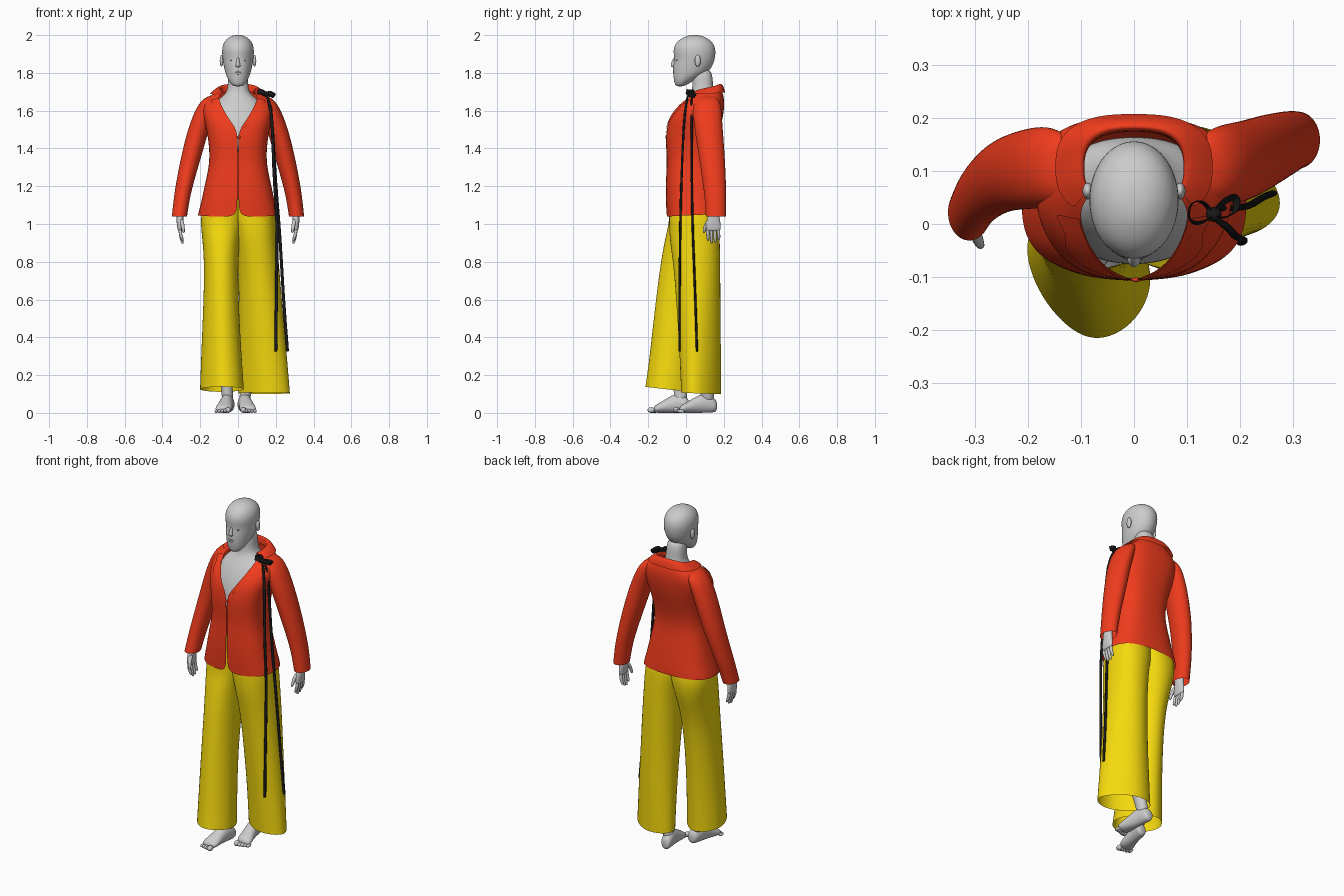
import bpy, bmesh
from math import sin, cos, pi, radians
from mathutils import Vector


def material(name, rgb):
    m = bpy.data.materials.new(name)
    m.diffuse_color = (*rgb, 1)
    return m


RED = material("red_cloth", (0.88, 0.045, 0.012))
YELLOW = material("yellow_cloth", (0.92, 0.7, 0.004))
BLACK = material("black_ribbon", (0.01, 0.01, 0.01))


def finish(name, bm, mat=None, sub=2):
    me = bpy.data.meshes.new(name)
    bm.to_mesh(me)
    bm.free()
    for p in me.polygons:
        p.use_smooth = True
    ob = bpy.data.objects.new(name, me)
    bpy.context.collection.objects.link(ob)
    if mat:
        me.materials.append(mat)
    if sub:
        s = ob.modifiers.new("smooth", 'SUBSURF')
        s.levels = s.render_levels = sub
    return ob


def ring(x, y, z, a, b, tilt=0, shear=0, n=16, axis='z', e=2.0, gap=None):
    """Superellipse section; gap (degrees) leaves it open at the front."""
    k = 6 / (4 + 2 * cos(2 * pi / n))
    pts = []
    for i in range(n if gap is None else n + 9):
        if gap is None:
            t = 2 * pi * i / n
        else:
            t = radians(-90 + gap + (360 - 2 * gap) * i / (n + 8))
        c, s = cos(t), sin(t)
        u = k * a * abs(c) ** (2 / e) * (1 if c > 0 else -1)
        v = k * b * abs(s) ** (2 / e) * (1 if s > 0 else -1)
        pts.append((x + u, y + v + shear * u, z + tilt * s) if axis == 'z' else (x + u, y, z + v))
    return pts


def skin(name, rings, mat=None, wrap=True, cap=True, sub=2):
    bm = bmesh.new()
    rows = [[bm.verts.new(p) for p in r] for r in rings]
    n = len(rows[0])
    for lo, hi in zip(rows, rows[1:]):
        for j in range(n if wrap else n - 1):
            k = (j + 1) % n
            bm.faces.new((lo[j], lo[k], hi[k], hi[j]))
    if cap:
        bm.faces.new(rows[0])
        bm.faces.new(rows[-1])
        bmesh.ops.recalc_face_normals(bm, faces=bm.faces)
    return finish(name, bm, mat, sub)


def loft(name, secs, mat=None, cap=True, sub=2, **kw):
    return skin(name, [ring(*s, **kw) for s in secs], mat, True, cap, sub)


def body_secs(rows):
    """(z, half width, front y, back y) -> section centre and radii"""
    return [(0, (f + b) / 2, z, w, (b - f) / 2) for z, w, f, b in rows]


def ball(name, loc, size, mat=None):
    bm = bmesh.new()
    bmesh.ops.create_uvsphere(bm, u_segments=14, v_segments=10, radius=1)
    for v in bm.verts:
        v.co = Vector([v.co[i] * size[i] + loc[i] for i in range(3)])
    return finish(name, bm, mat, sub=0)


# Head, neck and chest
loft("head", body_secs([
    (1.728, .022, -.05, -.012), (1.742, .038, -.06, .012), (1.77, .056, -.065, .06),
    (1.80, .067, -.068, .115), (1.84, .076, -.068, .142), (1.875, .081, -.06, .153),
    (1.92, .086, -.069, .158), (1.96, .077, -.054, .144), (1.986, .054, -.02, .112),
    (2.001, .022, .02, .07)]), n=20)
loft("neck_and_chest", body_secs([
    (1.38, .12, -.075, .11), (1.45, .132, -.076, .13), (1.5, .142, -.07, .15),
    (1.56, .145, -.05, .16), (1.62, .14, -.02, .165), (1.66, .105, .01, .16),
    (1.69, .06, .03, .15), (1.74, .052, .036, .142), (1.83, .052, .03, .137)]), e=2.3)
loft("nose", [(0, -.064, 1.829, .012, .008), (0, -.07, 1.838, .013, .014),
              (0, -.064, 1.86, .008, .012), (0, -.056, 1.885, .006, .008)], n=8)
ball("upper_lip", (0, -.064, 1.805), (.018, .006, .005))
ball("lower_lip", (0, -.063, 1.797), (.015, .006, .006))
for sx, side in ((-1, "right"), (1, "left")):
    ball(side + "_ear", (sx * .087, .062, 1.864), (.01, .016, .031))
    ball(side + "_eye", (sx * .031, -.046, 1.868), (.013, .009, .006))


# Jacket body, open at the front with a V neck
def open_rings(rows):
    return [ring(0, (f + b) / 2, z, w, (b - f) / 2, tilt=t, e=2.65, gap=g)
            for z, w, f, b, g, t in rows]


jacket = skin("jacket_body", open_rings([
    (1.047, .208, -.098, .178, 4, .008), (1.075, .202, -.1, .177, .5, .006),
    (1.12, .19, -.103, .172, .3, 0), (1.2, .174, -.104, .162, .3, 0),
    (1.28, .156, -.1, .15, .3, 0), (1.35, .147, -.098, .145, .3, 0),
    (1.43, .152, -.104, .158, .3, 0), (1.5, .164, -.1, .178, .4, 0),
    (1.56, .178, -.085, .192, 11, 0), (1.62, .186, -.045, .2, 20, 0),
    (1.66, .165, 0, .2, 31, 0), (1.69, .128, .018, .192, 43, .006),
    (1.715, .092, .035, .175, 55, .018)]), RED, wrap=False, cap=False)
skin("jacket_collar", open_rings([
    (1.69, .145, .01, .205, 44, .006), (1.708, .126, .022, .2, 48, .014),
    (1.722, .104, .033, .187, 53, .022), (1.722, .09, .038, .174, 55, .022),
    (1.69, .092, .038, .172, 54, .01)]), RED, wrap=False, cap=False)

# Lapels wrapped on to the jacket: inner x, z, outer x, z, start y
LAPEL = [(.002, 1.485, .012, 1.497, -.11), (.045, 1.55, .105, 1.56, -.1), (.07, 1.6, .155, 1.625, -.07),
         (.083, 1.635, .125, 1.64, -.035), (.09, 1.668, .16, 1.665, .01)]
for sx, side in ((-1, "right"), (1, "left")):
    rows = [[(sx * (x0 + (x1 - x0) * t / 4), y, z0 + (z1 - z0) * t / 4) for t in range(5)]
            for x0, z0, x1, z1, y in LAPEL]
    lap = skin(side + "_lapel", rows, RED, wrap=False, cap=False, sub=1)
    sw = lap.modifiers.new("on_jacket", 'SHRINKWRAP')
    sw.target = jacket
    sw.wrap_mode = 'ABOVE_SURFACE'
    sw.offset = .005
loft("jacket_button", [(.004, -.11, 1.46, .009, .009), (.004, -.1, 1.46, .009, .009)],
     RED, n=12, axis='y', sub=1)

# Sleeves and hands; the left arm swings back, the right one forward
SLEEVE = [(1.04, .31, .04, .053), (1.12, .3, .042, .056), (1.2, .286, .045, .06),
          (1.35, .25, .053, .068), (1.5, .21, .056, .074), (1.59, .18, .052, .077),
          (1.64, .158, .047, .072), (1.67, .138, .036, .056), (1.682, .12, .018, .03)]
SWING = {"right": (.022, .042, .062, .092, .102, .106, .11, .11, .11),
         "left": (.158, .157, .152, .138, .12, .112, .11, .11, .11)}
for sx, side in ((-1, "right"), (1, "left")):
    loft(side + "_sleeve", [(sx * x, y, z, a, b) for (z, x, a, b), y in zip(SLEEVE, SWING[side])],
         RED, cap=False)
    hx, hy = sx * .307, SWING[side][0] - .01
    loft(side + "_hand", [(hx, hy, 1.12, .024, .03), (hx, hy, 1.05, .02, .027),
                          (hx, hy - .004, 1.01, .018, .038), (hx, hy - .004, .975, .014, .04),
                          (hx, hy - .004, .962, .01, .036)], n=12)
    for i, tip in enumerate((.915, .9, .904, .918)):
        fy = hy - .033 + i * .019
        loft(f"{side}_finger_{i + 1}", [
            (hx, fy, .98, .009, .009), (hx - sx * .002, fy, .945, .009, .009),
            (hx - sx * .01, fy + .002, tip + .01, .008, .008),
            (hx - sx * .014, fy + .002, tip - .005, .005, .005)], n=8, sub=1)
    loft(side + "_thumb", [
        (hx - sx * .006, hy - .022, 1.03, .012, .013), (hx - sx * .014, hy - .044, .995, .01, .011),
        (hx - sx * .018, hy - .052, .965, .008, .008), (hx - sx * .02, hy - .053, .952, .005, .005)],
        n=8, sub=1)

# Trousers: two flared legs that merge at the seat; hems are tilted and sheared
LEGS = {"right": [(-.085, -.075, .125, .116, .138, -.014, -.24), (-.088, -.061, .3, .107, .13, 0, -.18),
                  (-.09, -.04, .55, .094, .125, 0, -.1), (-.089, -.01, .78, .088, .126, 0, 0),
                  (-.09, .025, .92, .098, .136, 0, 0), (-.085, .042, 1.0, .112, .132, 0, 0),
                  (-.08, .042, 1.06, .113, .13, 0, 0), (-.07, .035, 1.14, .1, .118, 0, 0)],
        "left": [(.138, .08, .104, .137, .1, -.004, -.3), (.132, .076, .3, .127, .106, 0, -.25),
                 (.121, .067, .55, .115, .114, 0, -.15), (.109, .058, .78, .108, .123, 0, -.06),
                 (.096, .046, .92, .108, .132, 0, 0), (.087, .043, 1.0, .113, .132, 0, 0),
                 (.08, .042, 1.06, .113, .13, 0, 0), (.07, .035, 1.14, .1, .118, 0, 0)]}
for side, secs in LEGS.items():
    flare = [1.75, 1.8, 1.9, 2.05, 2.2, 2.3, 2.3, 2.3]
    skin(side + "_trouser_leg", [ring(*s, e=e) for s, e in zip(secs, flare)], YELLOW, cap=False)

# Shins, feet and toes: heel x, y then toe x, y
for side, (x0, y0, x1, y1) in {"right": (-.045, .02, -.085, -.2), "left": (.025, .165, .06, -.065)}.items():
    def at(t):
        return x0 + (x1 - x0) * t, y0 + (y1 - y0) * t
    secs = [(*at(t), z, a, b) for t, z, a, b in (
        (0, .035, .022, .026), (.08, .042, .032, .04), (.28, .055, .034, .054),
        (.5, .042, .036, .042), (.72, .027, .044, .027), (.88, .018, .042, .017))]
    loft(side + "_foot", secs, n=12, axis='y')
    ax, ay = at(.22)
    kx, ky = LEGS[side][2][:2]
    loft(side + "_shin", [(ax, ay, .05, .031, .036), (ax * .92 + kx * .08, ay * .95 + ky * .05, .11, .029, .034),
                          (ax * .5 + kx * .5, ay * .65 + ky * .35, .25, .038, .044),
                          (kx, ky, .45, .05, .055), (kx, ky, .55, .05, .055)], n=12)
    for i in range(5):
        s = -1 if side == "left" else 1
        r = (.015, .011, .01, .009, .009)[i]
        tx, ty = at(.93 - .022 * i)
        ball(f"{side}_toe_{i + 1}", (tx + s * (.03 - i * .0165), ty, r), (r, .02, r))

# Ribbon: bow, knot and two long hanging tails
TAILS = [[(.15, .012, 1.69), (.18, -.008, 1.6), (.186, -.018, 1.4), (.192, -.025, 1.2),
          (.21, -.03, 1.05), (.203, -.035, .6), (.2, -.035, .33)],
         [(.152, .03, 1.69), (.18, .03, 1.58), (.19, .03, 1.35), (.208, .032, 1.1),
          (.222, .036, .95), (.24, .05, .6), (.262, .058, .33)]]
for i, pts in enumerate(TAILS):
    loft(f"ribbon_tail_{i + 1}", [(*p, .008, .006) for p in pts + [(*pts[-1][:2], .325)]],
         BLACK, n=8, sub=1)


def bow_loop(name, pts):
    cu = bpy.data.curves.new(name, 'CURVE')
    cu.dimensions = '3D'
    cu.extrude = .011
    cu.bevel_depth = .001
    sp = cu.splines.new('NURBS')
    sp.points.add(len(pts) - 1)
    for p, co in zip(sp.points, pts):
        p.co = (*co, 1)
    sp.use_cyclic_u = True
    sp.order_u = 3
    cu.materials.append(BLACK)
    bpy.context.collection.objects.link(bpy.data.objects.new(name, cu))


bow_loop("bow_loop_inner", [(.15, .015, 1.685), (.125, .0, 1.705), (.102, .005, 1.7),
                            (.105, .04, 1.7), (.13, .045, 1.695)])
bow_loop("bow_loop_outer", [(.15, .015, 1.685), (.17, .01, 1.695), (.195, .025, 1.68),
                            (.192, .055, 1.675), (.165, .04, 1.685)])
ball("bow_knot", (.15, .018, 1.688), (.015, .014, .015), BLACK)
